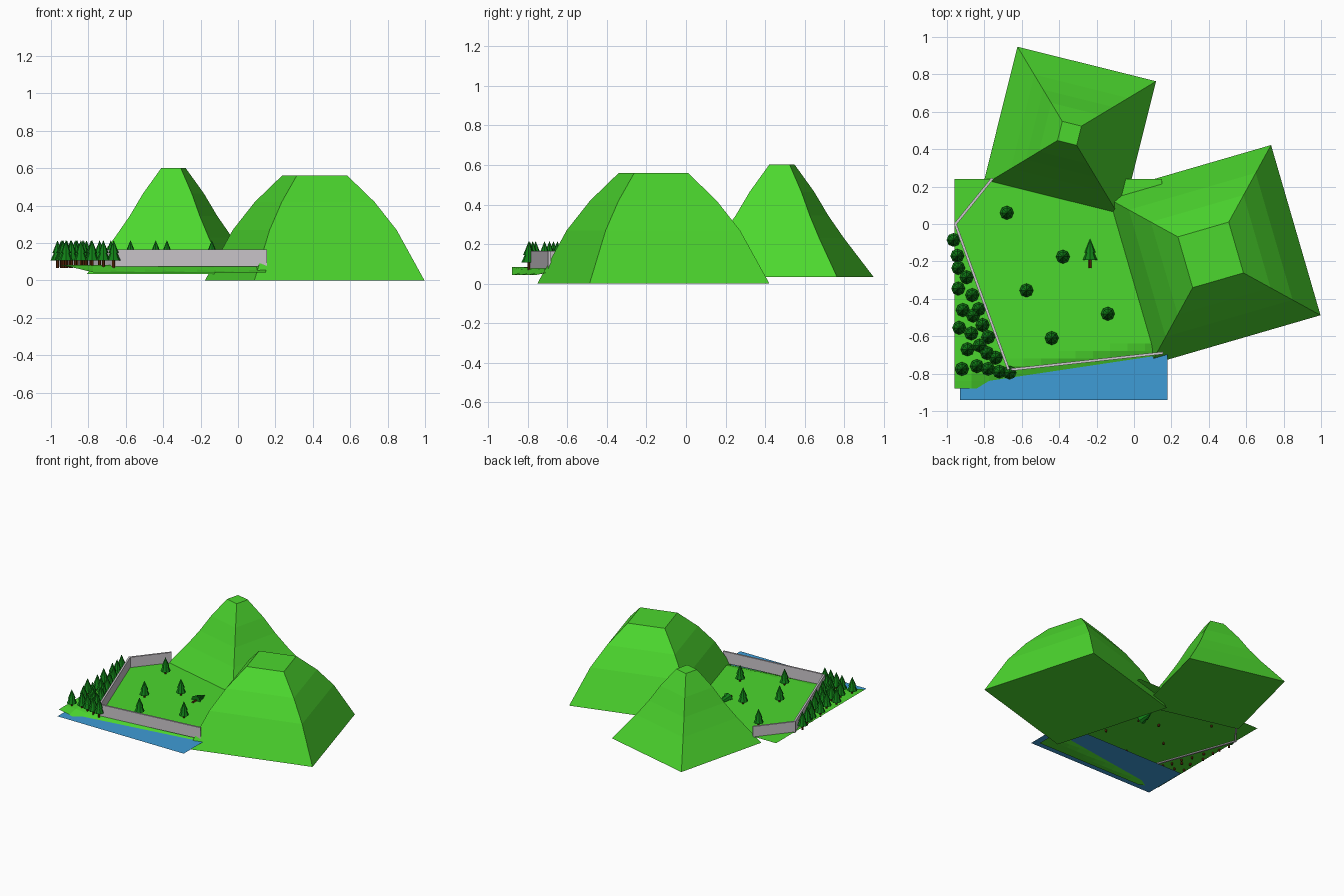
import bpy, bmesh, math
from mathutils import Vector, Matrix

if "Cube" in bpy.data.objects:
    bpy.data.objects.remove(bpy.data.objects["Cube"])


def material(name, rgb):
    lin = [((c / 255 + 0.055) / 1.055) ** 2.4 if c > 10 else c / 255 / 12.92 for c in rgb]
    m = bpy.data.materials.new(name)
    m.diffuse_color = (*lin, 1)
    m.use_nodes = True
    m.node_tree.nodes["Principled BSDF"].inputs["Base Color"].default_value = m.diffuse_color
    return m


GRASS = material("grass green", (76, 215, 46))
LEAF = material("dark leaf green", (16, 128, 22))
BARK = material("bark brown", (98, 44, 12))
STONE = material("stone grey", (205, 200, 205))
WATER = material("water blue", (62, 156, 214))


def to_mesh(name, bm, *mats):
    me = bpy.data.meshes.new(name)
    bm.to_mesh(me)
    bm.free()
    for m in mats:
        me.materials.append(m)
    return me


def add(name, me, matrix=Matrix()):
    ob = bpy.data.objects.new(name, me)
    ob.matrix_world = matrix
    bpy.context.collection.objects.link(ob)
    return ob


def loft(bm, profile, sides, turn=0.0, centre=(0, 0), mat=0):
    """Stack rings of (radius, z) and close both ends."""
    rings = []
    for r, z in profile:
        rings.append([bm.verts.new((centre[0] + r * math.cos(turn + math.tau * i / sides),
                                    centre[1] + r * math.sin(turn + math.tau * i / sides), z))
                      for i in range(sides)])
    faces = [bm.faces.new(rings[0][::-1]), bm.faces.new(rings[-1])]
    for a, b in zip(rings, rings[1:]):
        for i in range(sides):
            j = (i + 1) % sides
            faces.append(bm.faces.new((a[i], a[j], b[j], b[i])))
    for f in faces:
        f.material_index = mat


# Hills: four-sided rounded mounds
def hill(name, centre, turn, profile):
    bm = bmesh.new()
    loft(bm, profile, 4, math.radians(turn), centre)
    add(name, to_mesh(name, bm, GRASS))


hill("right_hill", (0.41, -0.165), 61.2,
     [(0.67, 0), (0.5, 0.27), (0.365, 0.42), (0.2, 0.56)])
hill("back_hill", (-0.345, 0.485), 31,
     [(0.54, 0.035), (0.366, 0.23), (0.273, 0.345), (0.19, 0.465), (0.075, 0.602)])


# Ground sheet: flat field that dips below the water along the front
def clamp(t):
    return max(0.0, min(1.0, t))


bm = bmesh.new()
bmesh.ops.create_grid(bm, x_segments=12, y_segments=28, size=1)
for v in bm.verts:
    x = -0.405 + v.co.x * 0.555
    y = -0.32 + v.co.y * 0.56
    shore = -0.76 + 0.15 * (x + 0.65)
    dip = 0.04 * clamp((x + 0.96) / 0.18) * clamp((shore - y) / 0.1)
    v.co = (x, y, 0.084 - dip)
add("ground", to_mesh("ground", bm, GRASS))

# Water sheet
bm = bmesh.new()
bm.faces.new([bm.verts.new((x, y, 0.06)) for x, y in
              ((-0.93, -0.94), (0.18, -0.94), (0.18, -0.58), (-0.93, -0.58))])
add("water", to_mesh("water", bm, WATER))

# Wall: thin strip along three straight runs
path = [Vector(p) for p in ((-0.76, 0.24), (-0.955, 0.0), (-0.67, -0.78), (0.15, -0.69))]
bm = bmesh.new()
for a, b in zip(path, path[1:]):
    d = b - a
    m = (Matrix.Translation(((a.x + b.x) / 2, (a.y + b.y) / 2, 0.121))
         @ Matrix.Rotation(math.atan2(d.y, d.x), 4, 'Z')
         @ Matrix.Diagonal((d.length + 0.01, 0.014, 0.09, 1)))
    bmesh.ops.create_cube(bm, size=1, matrix=m)
add("wall", to_mesh("wall", bm, STONE))

# Tree: trunk with two stacked leaf cones
bm = bmesh.new()
loft(bm, [(0.008, 0), (0.008, 0.05)], 6, mat=1)
loft(bm, [(0.037, 0.04), (0.008, 0.105)], 8)
loft(bm, [(0.028, 0.078), (0.001, 0.145)], 8)
tree = to_mesh("tree", bm, LEAF, BARK)

field = [(-.68, .06), (-.38, -.175), (-.575, -.355), (-.14, -.48), (-.44, -.61)]
grove = [(-.965, -.085), (-.945, -.17), (-.94, -.235), (-.895, -.285), (-.94, -.345),
         (-.865, -.38), (-.915, -.46), (-.83, -.455), (-.86, -.49), (-.935, -.555),
         (-.81, -.54), (-.87, -.585), (-.78, -.605), (-.825, -.65), (-.89, -.67),
         (-.785, -.69), (-.74, -.715), (-.92, -.775), (-.84, -.76), (-.78, -.775),
         (-.72, -.79), (-.665, -.795)]
for group, spots in (("field_tree", field), ("grove_tree", grove)):
    for i, (x, y) in enumerate(spots):
        add(f"{group}_{i + 1}", tree, Matrix.Translation((x, y, 0.068)))

# Fallen tree lying in the field
add("fallen_tree", tree, Matrix.Translation((-0.235, -0.235, 0.086))
    @ Matrix.Rotation(math.radians(-90), 4, 'X') @ Matrix.Scale(1.06, 4))
